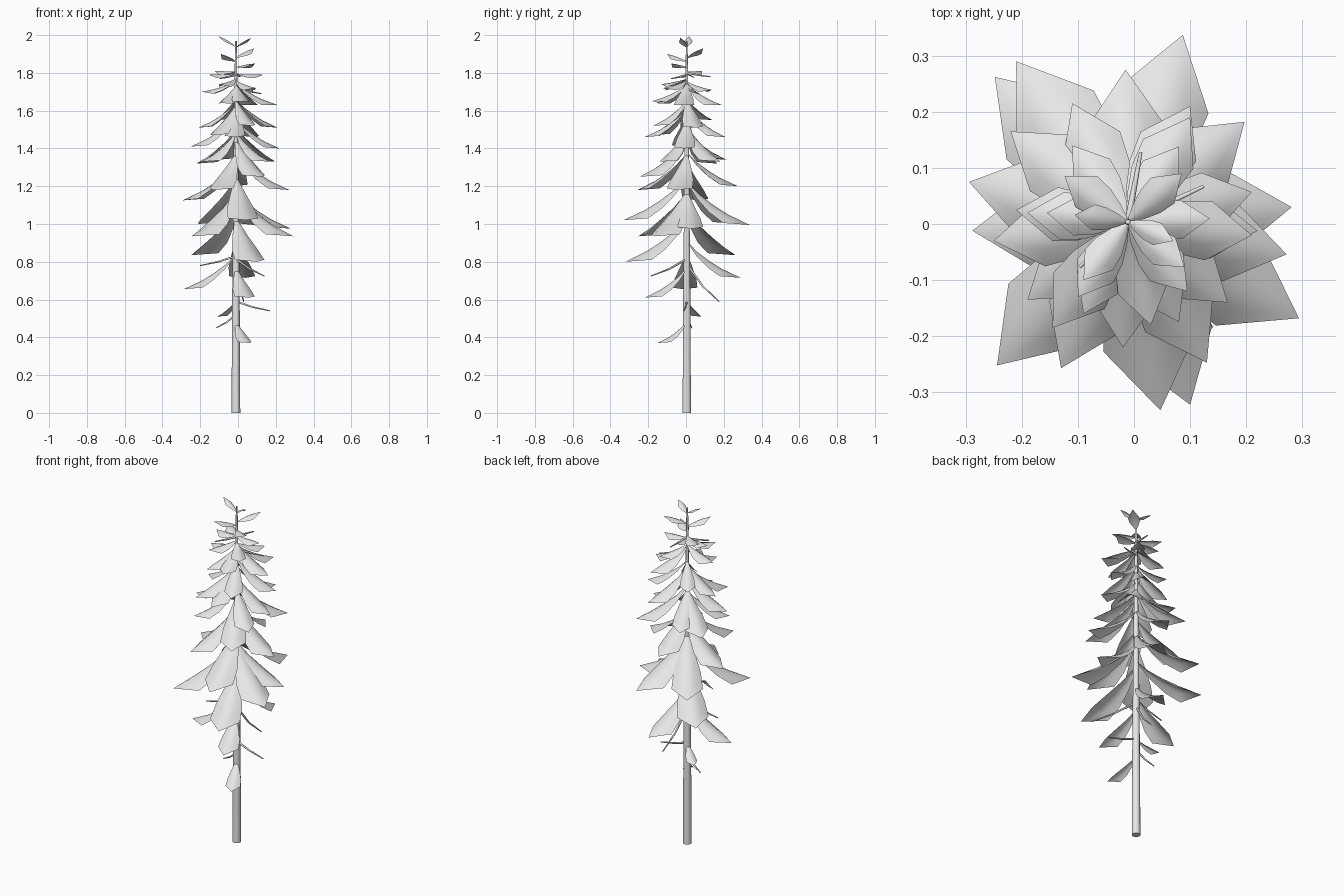
import bpy
import bmesh
from math import cos, pi
from mathutils import Vector

default = bpy.data.objects.get("Cube")
if default:
    bpy.data.objects.remove(default, do_unlink=True)

grey = bpy.data.materials.new("pale_grey")
grey.use_nodes = True
grey.diffuse_color = (0.8, 0.8, 0.8, 1)
grey.node_tree.nodes["Principled BSDF"].inputs["Base Color"].default_value = (0.8, 0.8, 0.8, 1)

AXIS = Vector((-0.011, 0.004, 0))      # the stem stands slightly off centre
STEM_TOP = 1.97


def on_stem(z):
    return AXIS + Vector((0, 0, z))


def add_tube(name, points, radii, roundness):
    """Capped tapering tube through the points."""
    curve = bpy.data.curves.new(name, "CURVE")
    curve.dimensions = "3D"
    curve.bevel_depth = 1
    curve.bevel_resolution = roundness
    curve.use_fill_caps = True
    spline = curve.splines.new("POLY")
    spline.points.add(len(points) - 1)
    for point, pos, r in zip(spline.points, points, radii):
        point.co = (*pos, 1)
        point.radius = r
    curve.materials.append(grey)
    obj = bpy.data.objects.new(name, curve)
    bpy.context.collection.objects.link(obj)


# Leaf outline along its length: position, half width, share of the drop
LEAF_ROWS = [(0.02, 0.03, 0), (0.2, 0.125, 0.28), (0.42, 0.21, 0.53),
             (0.65, 0.24, 0.75)]
COLUMNS = (-1, -0.5, 0, 0.5, 1)


def add_leaf(bm, x, y, z):
    """Arched kite shaped blade from the stem to a tip at x, y, z."""
    reach = Vector((x, y, 0)) - AXIS
    length = reach.length
    side = Vector((0, 0, 1)).cross(reach)
    slope = max(-0.7, min(0.65, 3 * (1.8 - z)))
    drop = slope * length
    rows = []
    for along, half, fall in LEAF_ROWS:
        row = []
        for c in COLUMNS:
            p = on_stem(z + drop * (1 - fall))
            p += reach * along + side * half * c
            p.z -= 0.55 * half * length * (1 - cos(c * pi / 2))
            row.append(bm.verts.new(p))
        rows.append(row)
    for low, high in zip(rows, rows[1:]):
        for j in range(len(COLUMNS) - 1):
            bm.faces.new((low[j], high[j], high[j + 1], low[j + 1]))
    # The blade narrows to a single point
    tip = bm.verts.new((x, y, z))
    for a, b in zip(rows[-1], rows[-1][1:]):
        bm.faces.new((a, tip, b))


def build_leaves(name, tips):
    bm = bmesh.new()
    for tip in tips:
        add_leaf(bm, *tip)
    for face in bm.faces:
        face.smooth = True
    mesh = bpy.data.meshes.new(name)
    bm.to_mesh(mesh)
    bm.free()
    mesh.materials.append(grey)
    obj = bpy.data.objects.new(name, mesh)
    bpy.context.collection.objects.link(obj)


# Stem, thinning faster towards the top
heights = [STEM_TOP * i / 6 for i in range(7)]
add_tube("stem", [on_stem(z) for z in heights],
         [0.023 * (1 - 0.8 * (z / STEM_TOP) ** 1.5) for z in heights], 3)

# Lowest scattered leaves
build_leaves("bottom_leaves", [
    (0.06, -0.15, 0.37), (-0.11, 0.08, 0.51), (0.06, -0.22, 0.61),
    (-0.288, -0.012, 0.655), (0.04, 0.29, 0.715)])

# Widest tiers
build_leaves("lower_leaves", [
    (0.1, -0.322, 0.8), (-0.248, 0.262, 0.835), (0.294, -0.168, 0.935),
    (-0.244, -0.252, 0.935), (0.281, 0.03, 0.975), (0.087, 0.337, 0.995),
    (-0.21, 0.29, 1.0), (0.047, -0.332, 1.02), (-0.294, 0.075, 1.125)])

# Middle tiers
build_leaves("middle_leaves", [
    (-0.13, -0.257, 1.18), (0.272, -0.054, 1.18), (-0.015, 0.275, 1.2),
    (0.13, -0.247, 1.25), (0.197, 0.182, 1.33), (-0.22, 0.165, 1.32),
    (-0.19, -0.135, 1.33), (0.167, -0.14, 1.33), (-0.11, 0.215, 1.34),
    (0.22, -0.012, 1.4), (-0.25, -0.03, 1.41)])

# Upper tiers
build_leaves("upper_leaves", [
    (-0.02, -0.22, 1.46), (0.1, 0.21, 1.46), (-0.145, -0.185, 1.47),
    (-0.21, 0.025, 1.51), (0.21, 0.057, 1.51), (0.08, -0.175, 1.52),
    (-0.11, 0.14, 1.55), (0.1, 0.19, 1.63), (0.21, -0.02, 1.63),
    (-0.09, -0.16, 1.64), (0.03, -0.18, 1.65), (-0.19, 0.02, 1.7)])

# Crown leaves that turn upward
build_leaves("crown_leaves", [
    (0.08, 0.138, 1.71), (0.095, -0.12, 1.72), (-0.1, -0.13, 1.74),
    (-0.155, 0.02, 1.79), (0.135, 0.01, 1.79), (-0.124, 0.086, 1.81),
    (0.09, -0.077, 1.85), (-0.09, -0.1, 1.9), (0.085, 0.09, 1.93),
    (-0.106, 0.016, 1.995), (0.07, -0.03, 1.985)])

# Bare drooping twigs: tip and height of the root above it
for i, (x, y, z, rise) in enumerate([
        (0.17, -0.01, 0.54, 0.05), (-0.115, 0.03, 0.45, 0.07),
        (-0.2, -0.01, 0.78, 0.05), (0.139, -0.185, 0.725, 0.09),
        (0.03, 0.175, 0.59, 0.2), (0.124, 0.067, 1.69, 0.03),
        (0.012, 0.128, 1.78, 0.02), (-0.097, -0.077, 1.77, 0.02)]):
    root = on_stem(z + rise)
    end = Vector((x, y, z))
    middle = (root + end) / 2 - Vector((0, 0, 0.1 * rise))
    add_tube(f"twig_{i + 1}", (root, middle, end), (0.006, 0.005, 0.003), 1)
